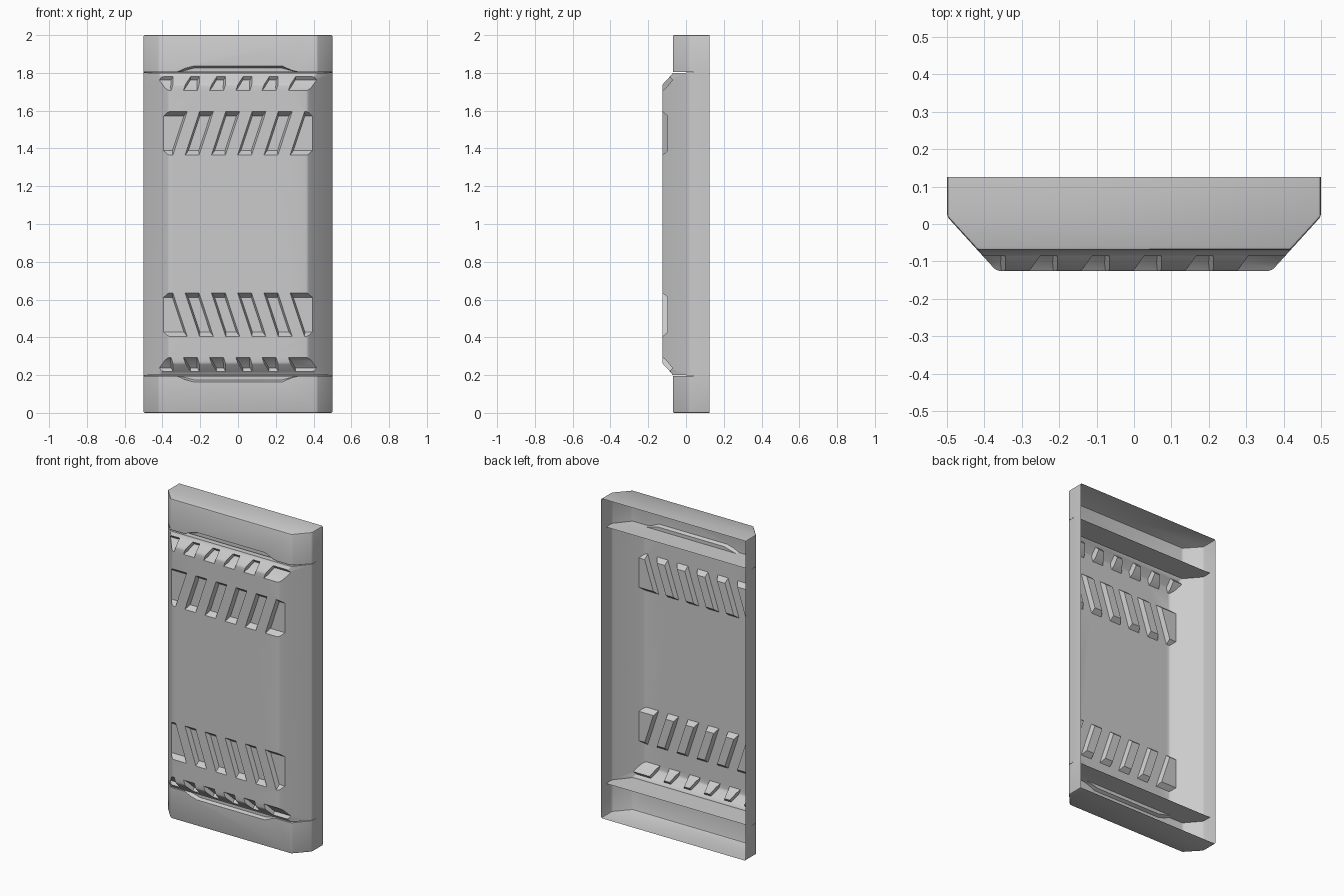
import bpy, bmesh, math
from mathutils import Vector

cube = bpy.data.objects.get("Cube")
if cube:
    bpy.data.objects.remove(cube)

MID = 1.0        # height of the mirror plane
BACK = 0.125     # open back of the shell
FRONT = -0.125   # raised front of the panel
RIM = -0.07      # front of the end blocks


def loft(bm, rings):
    """Closed solid through rings with the same number of points."""
    loops = [[bm.verts.new(p) for p in ring] for ring in rings]
    n = len(loops[0])
    for a, b in zip(loops, loops[1:]):
        for i in range(n):
            j = (i + 1) % n
            bm.faces.new((a[i], a[j], b[j], b[i]))
    bm.faces.new(loops[0])
    bm.faces.new(loops[-1])


def make_object(name, bm):
    bmesh.ops.recalc_face_normals(bm, faces=bm.faces)
    mesh = bpy.data.meshes.new(name)
    bm.to_mesh(mesh)
    bm.free()
    obj = bpy.data.objects.new(name, mesh)
    bpy.context.collection.objects.link(obj)
    return obj


def flip(z, side):
    return MID + side * (z - MID)


def section(z, front):
    """Chamfered cross-section whose front corners slide along the chamfer."""
    corner = 0.5 - (0.02 - front) / 1.1
    half = [(0.5, BACK + 0.1), (0.5, 0.02), (corner, front)]
    pts = half + [(-x, y) for x, y in reversed(half)]
    return [(x, y, z) for x, y in pts]


# Shell body: end blocks with a raised panel between them
bm = bmesh.new()
levels = [(0, RIM), (0.203, RIM), (0.262, FRONT)]
levels += [(flip(z, -1), y) for z, y in reversed(levels)]
loft(bm, [section(z, y) for z, y in levels])
shell = make_object("panel_shell", bm)
bevel = shell.modifiers.new("soft_edges", "BEVEL")
bevel.width = 0.008
bevel.segments = 2
bevel.limit_method = "ANGLE"
bevel.angle_limit = math.radians(25)

# Thin seams between the panel and the end blocks
bm = bmesh.new()
for side in (1, -1):
    wedge = [(-0.2, 1.796), (-0.2, 1.809), (0.076, 1.8025)]
    loft(bm, [[(x, y, flip(z, side)) for y, z in wedge] for x in (-0.7, 0.7)])
seams = make_object("seam_cutter", bm)

# Trapezoid finger recesses in the end blocks
bm = bmesh.new()
for side in (1, -1):
    rings = []
    for y, grow in ((-0.09, 0.01), (-0.05, -0.008)):
        outline = [(0.325, 1.803), (0.235, 1.835 + grow)]
        outline = [(x + grow, z) for x, z in outline]
        outline += [(-x, z) for x, z in reversed(outline)]
        rings.append([(x, y, flip(z, side)) for x, z in outline])
    loft(bm, rings)
recesses = make_object("recess_cutter", bm)

# Slanted grip slots, the outermost ones running out through the chamfers
LEAN, PITCH, HALF_WIDTH, DRAFT = 0.33, 0.139, 0.037, 0.35
long_slot = [(-0.16, 1.335), (-0.097, 1.388), (-0.097, 1.572), (-0.16, 1.625)]
short_slot = [(-0.16, 1.68), (-0.104, 1.722), (-0.072, 1.762), (-0.11, 1.81)]


def slot(bm, profile, centre, base, side, open_left, open_right):
    rings = []
    for edge in (-1, 1):
        ring = []
        for y, z in profile:
            half = HALF_WIDTH - DRAFT * (y - FRONT)
            x = centre + LEAN * (z - base) + edge * half
            if (edge < 0 and open_left) or (edge > 0 and open_right):
                x = edge * 0.6
            ring.append((x, y, flip(z, side)))
        rings.append(ring)
    loft(bm, rings)


bm = bmesh.new()
for side in (1, -1):
    for profile, base in ((long_slot, 1.38), (short_slot, 1.75)):
        for i in range(6):
            slot(bm, profile, 0.04 + (i - 3) * PITCH, base, side, i == 0, i == 5)
slots = make_object("slot_cutter", bm)

# Cut everything out of the shell
cutters = (seams, recesses, slots)
for cutter in cutters:
    cutter.hide_render = True
    cut = shell.modifiers.new(cutter.name, "BOOLEAN")
    cut.operation = "DIFFERENCE"
    cut.solver = "EXACT"
    cut.object = cutter

graph = bpy.context.evaluated_depsgraph_get()
bm = bmesh.new()
bm.from_mesh(bpy.data.meshes.new_from_object(shell.evaluated_get(graph)))
shell.modifiers.clear()
for cutter in cutters:
    bpy.data.objects.remove(cutter)

# Trim the back away so the shell is hollow and open behind
bmesh.ops.bisect_plane(bm, geom=bm.verts[:] + bm.edges[:] + bm.faces[:],
                       plane_co=Vector((0, BACK, 0)), plane_no=Vector((0, 1, 0)),
                       clear_outer=True)
bm.to_mesh(shell.data)
bm.free()

# Plain grey finish
grey = bpy.data.materials.new("light_grey")
grey.use_nodes = True
colour = (0.6, 0.6, 0.6, 1)
grey.diffuse_color = colour
grey.node_tree.nodes["Principled BSDF"].inputs["Base Color"].default_value = colour
shell.data.materials.clear()
shell.data.materials.append(grey)

bpy.ops.object.select_all(action="DESELECT")
shell.select_set(True)
bpy.context.view_layer.objects.active = shell
bpy.ops.object.shade_smooth_by_angle(angle=math.radians(25))
